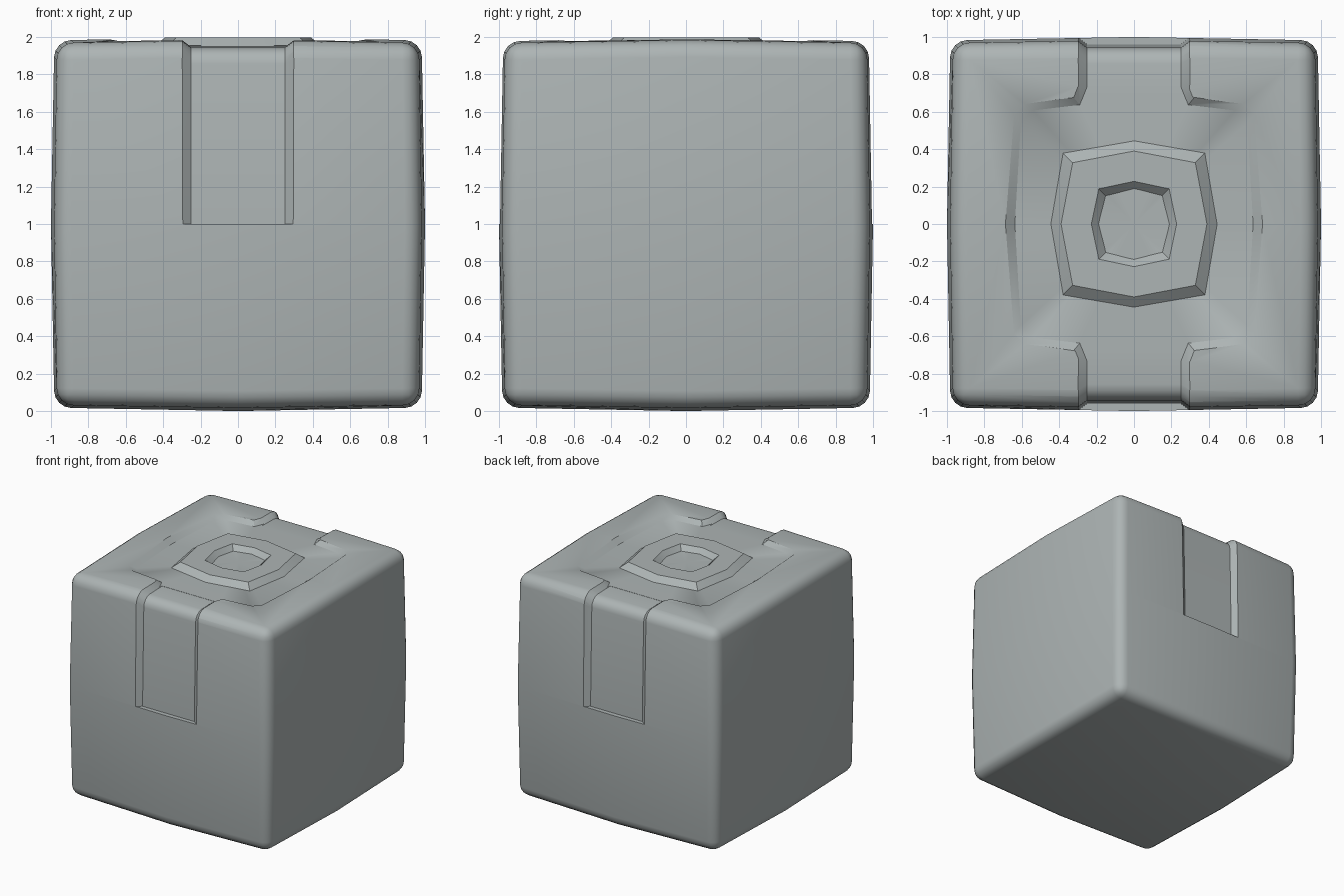
import bpy, bmesh, math
from mathutils import Vector

if "Cube" in bpy.data.objects:
    bpy.data.objects.remove(bpy.data.objects["Cube"])

grey = bpy.data.materials.new("warm_grey_plastic")
grey.diffuse_color = (0.42, 0.46, 0.46, 1)
grey.use_nodes = True
grey.node_tree.nodes["Principled BSDF"].inputs["Base Color"].default_value = grey.diffuse_color


def add_object(name, bm):
    bmesh.ops.recalc_face_normals(bm, faces=bm.faces[:])
    me = bpy.data.meshes.new(name)
    bm.to_mesh(me)
    bm.free()
    me.materials.append(grey)
    ob = bpy.data.objects.new(name, me)
    bpy.context.collection.objects.link(ob)
    return ob


def bridge(bm, a, b):
    n = len(a)
    for i in range(n):
        j = (i + 1) % n
        bm.faces.new((a[i], a[j], b[j], b[i]))


# body: cube with bulging faces and rounded edges
bm = bmesh.new()
bmesh.ops.create_cube(bm, size=2)
bmesh.ops.subdivide_edges(bm, edges=bm.edges[:], cuts=1, use_grid_fill=True)
for v in bm.verts:
    zeros = sum(abs(c) < 0.01 for c in v.co)
    v.co *= {0: 0.967, 1: 0.982, 2: 1.0, 3: 1.0}[zeros]
    v.co.z += 1
bm.normal_update()
rim = [e for e in bm.edges if e.calc_face_angle(0) > math.radians(45)]
bmesh.ops.bevel(bm, geom=rim, offset=0.09, segments=4, profile=0.5, affect='EDGES')
body = add_object("body", bm)


# channel cutter: flared slot running down a side face and over the top edge
def channel(name, side):
    arc = [(0.892 + 0.09 * math.cos(t * math.pi / 8), 0.892 + 0.09 * math.sin(t * math.pi / 8))
           for t in range(5)]
    path = [(1.0, 0.001)] + arc + [(0.69, 0.986)]
    bm = bmesh.new()
    rings = []
    for y, z in path:
        ring = []
        for s, w in ((0.96, -0.25), (0.96, 0.25), (1.04, 0.355), (1.04, -0.355)):
            yy = y if y == 0.69 else y * s
            zz = z if z == 0.001 else z * s
            ring.append(bm.verts.new((w, side * yy, 1 + zz)))
        rings.append(ring)
    for a, b in zip(rings, rings[1:]):
        bridge(bm, a, b)
    bm.faces.new(rings[0])
    bm.faces.new(rings[-1])
    return add_object(name, bm)


# top recess cutter: notched outline, mirrored from one quarter
def mirror4(q):
    half = q + [(-x, y) for x, y in reversed(q)]
    full = half + [(-x, -y) for x, y in half]
    out = []
    for p in full:
        if not out or (Vector(p) - Vector(out[-1])).length > 1e-5:
            out.append(p)
    if (Vector(out[0]) - Vector(out[-1])).length < 1e-5:
        out.pop()
    return out


rim_line = mirror4([(0.69, 0), (0.655, 0.60), (0.60, 0.655), (0.33, 0.685), (0.298, 0.735)])
floor_line = mirror4([(0.637, 0), (0.605, 0.54), (0.54, 0.607), (0.29, 0.637), (0.25, 0.735)])


def floor_z(x, y):
    return 1.96 - 0.017 * max(abs(x), abs(y))


bm = bmesh.new()
low = [bm.verts.new((x, y, floor_z(x, y))) for x, y in floor_line]
high = [bm.verts.new((2 * a - x, 2 * b - y, floor_z(x, y) + 0.08))
        for (a, b), (x, y) in zip(rim_line, floor_line)]
bridge(bm, low, high)
for ring, z in ((low, 1.96), (high, 2.04)):
    c = bm.verts.new((0, 0, z))
    for i in range(len(ring)):
        bm.faces.new((ring[i], ring[(i + 1) % len(ring)], c))
cutters = [add_object("top_recess_cutter", bm),
           channel("front_channel_cutter", -1), channel("back_channel_cutter", 1)]

for c in cutters:
    m = body.modifiers.new(c.name, 'BOOLEAN')
    m.operation = 'DIFFERENCE'
    m.solver = 'EXACT'
    m.object = c
    c.hide_render = True
bpy.context.view_layer.objects.active = body
body.select_set(True)
for m in list(body.modifiers):
    bpy.ops.object.modifier_apply(modifier=m.name)
for c in cutters:
    bpy.data.objects.remove(c)

# raised eight-sided ring with sloping sides around a central dip
bm = bmesh.new()
rings = []
for r, d, z in ((0.45, 0.385, 1.948), (0.39, 0.328, 1.998), (0.228, 0.188, 1.998), (0.183, 0.145, 1.95)):
    pts = [(r, 0), (d, d), (0, r), (-d, d), (-r, 0), (-d, -d), (0, -r), (d, -d)]
    rings.append([bm.verts.new((x, y, z)) for x, y in pts])
for i in range(4):
    bridge(bm, rings[i], rings[(i + 1) % 4])
ring = add_object("raised_ring", bm)

for ob in (body, ring):
    bpy.ops.object.select_all(action='DESELECT')
    ob.select_set(True)
    bpy.context.view_layer.objects.active = ob
    bpy.ops.object.shade_smooth_by_angle(angle=math.radians(30))
